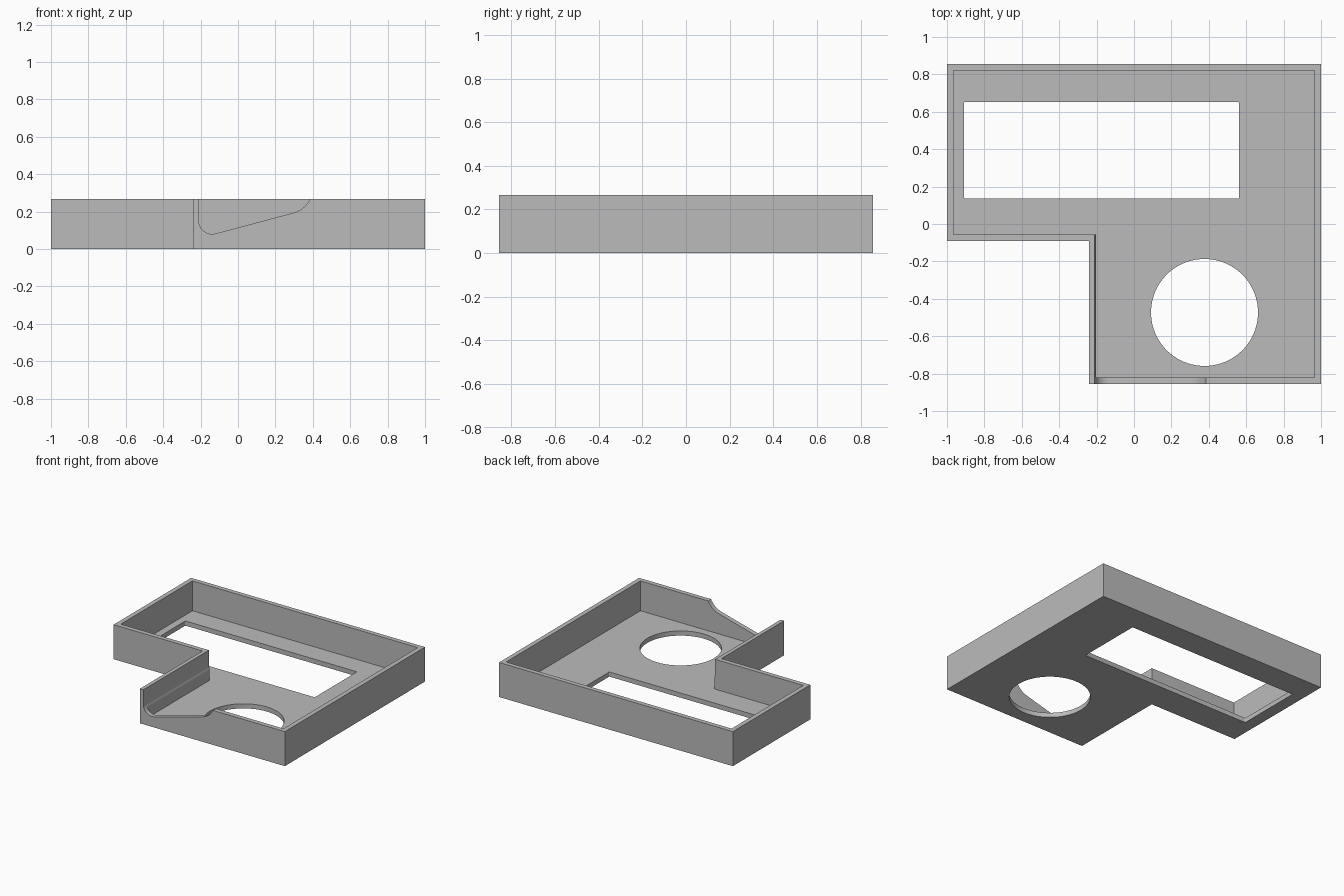
import bpy
import bmesh
from math import cos, sin, radians
from mathutils import Vector

default = bpy.data.objects.get("Cube")
if default:
    bpy.data.objects.remove(default, do_unlink=True)

HEIGHT, WALL, HALF_Y = 0.267, 0.036, 0.856
STEP_X, STEP_Y = -0.24, -0.091

grey = bpy.data.materials.new("plain grey")
grey.use_nodes = True
grey.diffuse_color = (0.5, 0.5, 0.5, 1)
grey.node_tree.nodes["Principled BSDF"].inputs["Base Color"].default_value = grey.diffuse_color


def arc(cx, cy, r, start, end, steps):
    angles = [radians(start + (end - start) * i / steps) for i in range(steps + 1)]
    return [(cx + r * cos(a), cy + r * sin(a)) for a in angles]


def prism(name, outline, low, high, along_y=False):
    """Extrude a flat outline along z, or along y for an (x, z) outline."""
    bm = bmesh.new()
    place = (lambda p: (p[0], low, p[1])) if along_y else (lambda p: (p[0], p[1], low))
    face = bm.faces.new([bm.verts.new(place(p)) for p in outline])
    offset = Vector((0, high - low, 0) if along_y else (0, 0, high - low))
    out = bmesh.ops.extrude_face_region(bm, geom=[face])
    moved = [g for g in out["geom"] if isinstance(g, bmesh.types.BMVert)]
    bmesh.ops.translate(bm, verts=moved, vec=offset)
    bmesh.ops.recalc_face_normals(bm, faces=bm.faces)
    mesh = bpy.data.meshes.new(name)
    bm.to_mesh(mesh)
    bm.free()
    mesh.materials.append(grey)
    obj = bpy.data.objects.new(name, mesh)
    bpy.context.collection.objects.link(obj)
    return obj


def step_outline(inset):
    """L-shaped plan, moved inwards by the inset."""
    x, y = 1 - inset, HALF_Y - inset
    sx, sy = STEP_X + inset, STEP_Y + inset
    return [(-x, sy), (sx, sy), (sx, -y), (x, -y), (x, y), (-x, y)]


def rounded_rectangle(x0, x1, y0, y1, r):
    corners = [(x1 - r, y1 - r), (x0 + r, y1 - r), (x0 + r, y0 + r), (x1 - r, y0 + r)]
    return [p for i, c in enumerate(corners) for p in arc(*c, r, 90 * i, 90 * i + 90, 4)]


# Solid tray body
tray = prism("tray", step_outline(0), 0, HEIGHT)

# Sloped opening in the front wall, rounded at both ends
dip = [(-0.21, 0.4)] + arc(-0.138, 0.152, 0.072, 180, 285, 14)
dip += arc(0.2585, 0.329, 0.141, 285, 350, 12) + [(0.42, 0.4)]

# Cavity, floor openings and front opening
cutters = [
    prism("cavity_cutter", step_outline(WALL), WALL, 0.5),
    prism("window_cutter", rounded_rectangle(-0.908, 0.561, 0.136, 0.653, 0.006), -0.1, 0.1),
    prism("round_hole_cutter", arc(0.377, -0.473, 0.286, 0, 360, 96)[:-1], -0.1, 0.1),
    prism("front_opening_cutter", dip, -1, -0.05, along_y=True),
]
for cutter in cutters:
    cutter.hide_render = True
    cut = tray.modifiers.new(cutter.name, "BOOLEAN")
    cut.operation = "DIFFERENCE"
    cut.solver = "EXACT"
    cut.object = cutter

# Bake the cuts, then drop the helpers
bpy.context.view_layer.update()
baked = bpy.data.meshes.new_from_object(tray.evaluated_get(bpy.context.evaluated_depsgraph_get()))
tray.modifiers.clear()
tray.data = baked
for cutter in cutters:
    bpy.data.objects.remove(cutter, do_unlink=True)

# Smooth curved edges, crisp corners
bpy.ops.object.select_all(action="DESELECT")
tray.select_set(True)
bpy.context.view_layer.objects.active = tray
bpy.ops.object.shade_smooth_by_angle(angle=radians(25))
